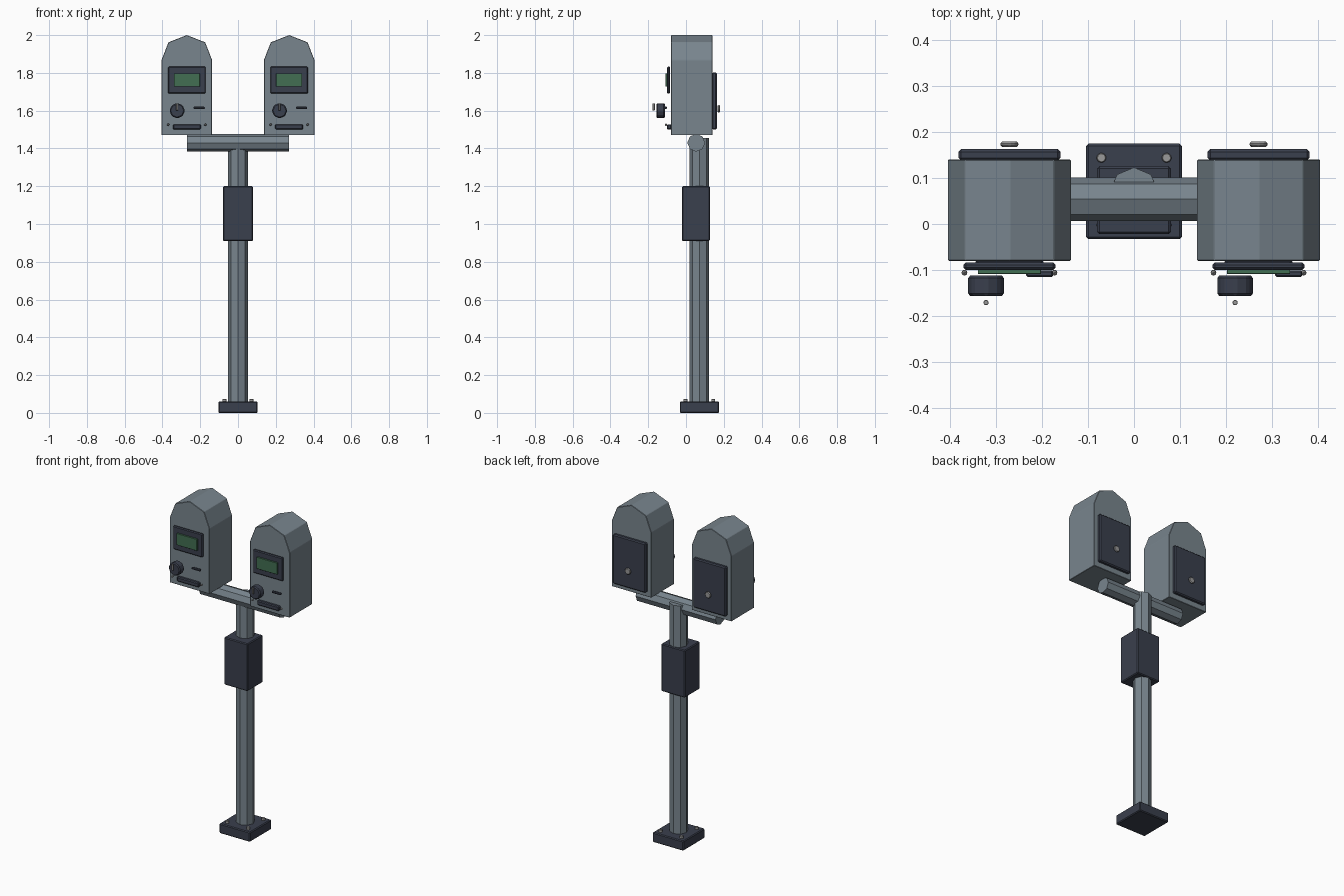
import bpy
import bmesh
from math import pi
from mathutils import Matrix, Vector

cube = bpy.data.objects.get("Cube")
if cube:
    bpy.data.objects.remove(cube, do_unlink=True)


def material(name, rgb):
    mat = bpy.data.materials.new(name)
    mat.use_nodes = True
    mat.diffuse_color = (*rgb, 1)
    mat.node_tree.nodes["Principled BSDF"].inputs["Base Color"].default_value = (*rgb, 1)
    return mat


GREY = material("blue grey metal", (0.19, 0.235, 0.27))
DARK = material("dark slate", (0.042, 0.05, 0.074))
GREEN = material("screen green", (0.055, 0.156, 0.085))
STEEL = material("light steel", (0.32, 0.32, 0.32))


def finish(bm, name, mat, bevel):
    if bevel:
        bmesh.ops.bevel(bm, geom=bm.edges[:], offset=bevel, segments=1, affect='EDGES')
    bmesh.ops.recalc_face_normals(bm, faces=bm.faces[:])
    mesh = bpy.data.meshes.new(name)
    bm.to_mesh(mesh)
    bm.free()
    mesh.materials.append(mat)
    obj = bpy.data.objects.new(name, mesh)
    bpy.context.collection.objects.link(obj)
    return obj


def box(name, low, high, mat, bevel=0):
    """Box between two opposite corners."""
    low, high = Vector(low), Vector(high)
    bm = bmesh.new()
    place = Matrix.Translation((low + high) / 2) @ Matrix.Diagonal((*(high - low), 1))
    bmesh.ops.create_cube(bm, size=1, matrix=place)
    return finish(bm, name, mat, bevel)


def rod(name, start, end, radius, mat, sides=8, bevel=0):
    """Prism along one axis, with corners on the other two axes."""
    start, end = Vector(start), Vector(end)
    axis = end - start
    if axis.x:
        turn = Matrix.Rotation(pi / 2, 4, 'Y')
    elif axis.y:
        turn = Matrix.Rotation(pi / 2, 4, 'X')
    else:
        turn = Matrix.Identity(4)
    bm = bmesh.new()
    bmesh.ops.create_cone(bm, cap_ends=True, segments=sides, radius1=radius, radius2=radius,
                          depth=axis.length, matrix=Matrix.Translation((start + end) / 2) @ turn)
    return finish(bm, name, mat, bevel)


def ball(name, center, radius, mat):
    bm = bmesh.new()
    bmesh.ops.create_icosphere(bm, subdivisions=1, radius=radius,
                               matrix=Matrix.Translation(center))
    return finish(bm, name, mat, 0)


def housing(name, cx):
    """Meter body: peaked outline pushed from front to back."""
    outline = [(-0.134, 1.47), (0.134, 1.47), (0.134, 1.868), (0.097, 1.962),
               (0, 2.0), (-0.097, 1.962), (-0.134, 1.868)]
    bm = bmesh.new()
    face = bm.faces.new([bm.verts.new((cx + x, -0.08, z)) for x, z in outline])
    pushed = bmesh.ops.extrude_face_region(bm, geom=[face])["geom"]
    bmesh.ops.translate(bm, vec=(0, 0.22, 0),
                        verts=[v for v in pushed if isinstance(v, bmesh.types.BMVert)])
    return finish(bm, name, GREY, 0.002)


# Stand
POST_Y = 0.071
box("base_plate", (-0.104, POST_Y - 0.104, 0), (0.104, POST_Y + 0.104, 0.06), DARK, 0.005)
for ix, sx in (("right", -1), ("left", 1)):
    for iy, sy in (("front", -1), ("back", 1)):
        x, y = sx * 0.071, POST_Y + sy * 0.073
        rod(f"base_bolt_{iy}_{ix}", (x, y, 0.055), (x, y, 0.074), 0.011, STEEL, bevel=0.002)
rod("post", (0, POST_Y, 0.03), (0, POST_Y, 1.454), 0.052, GREY)
box("post_box", (-0.08, -0.022, 0.91), (0.08, 0.126, 1.2), DARK, 0.005)
rod("crossbar", (-0.27, 0.054, 1.43), (0.27, 0.054, 1.43), 0.047, GREY)

# Twin meter heads, identical and not mirrored
for side, cx in (("right", -0.271), ("left", 0.271)):
    housing(f"{side}_housing", cx)

    # Display
    box(f"{side}_display_frame", (cx - 0.1, -0.1, 1.69), (cx + 0.1, -0.084, 1.833), DARK, 0.005)
    box(f"{side}_display_screen", (cx - 0.069, -0.109, 1.727), (cx + 0.069, -0.098, 1.798),
        GREEN, 0.001)

    # Dial and pointer
    kx = cx - 0.051
    rod(f"{side}_dial", (kx, -0.157, 1.6), (kx, -0.112, 1.6), 0.041, DARK, bevel=0.006)
    rod(f"{side}_dial_pointer", (kx, -0.171, 1.602), (kx, -0.171, 1.638), 0.006, STEEL, bevel=0.001)

    # Coin slot, lower tray and screws
    box(f"{side}_coin_slot", (cx + 0.036, -0.115, 1.609), (cx + 0.095, -0.101, 1.621), DARK, 0.003)
    box(f"{side}_lower_tray", (cx - 0.074, -0.1, 1.5), (cx + 0.074, -0.077, 1.528), DARK, 0.005)
    for tag, sx in (("a", -1), ("b", 1)):
        ball(f"{side}_screw_{tag}", (cx + sx * 0.098, -0.106, 1.526), 0.007, STEEL)

    # Rear door with lock
    box(f"{side}_rear_door", (cx - 0.111, 0.138, 1.5), (cx + 0.111, 0.163, 1.802), DARK, 0.006)
    rod(f"{side}_rear_lock", (cx, 0.168, 1.61), (cx, 0.179, 1.61), 0.021, STEEL, bevel=0.004)
